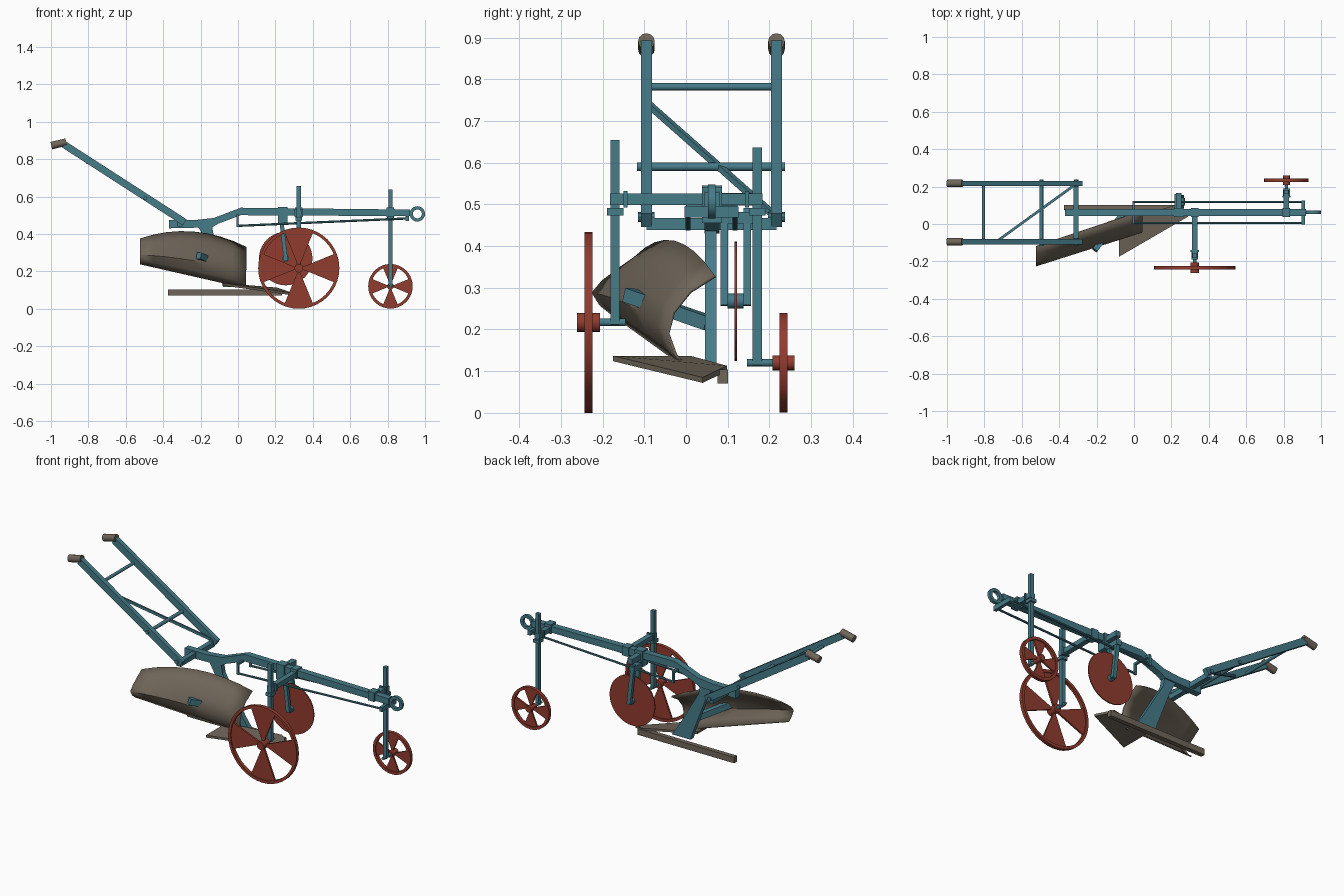
import bpy, bmesh, math
from mathutils import Vector, Matrix

if "Cube" in bpy.data.objects:
    bpy.data.objects.remove(bpy.data.objects["Cube"])


def material(name, rgb):
    m = bpy.data.materials.new(name)
    m.diffuse_color = (*rgb, 1)
    m.use_nodes = True
    m.node_tree.nodes["Principled BSDF"].inputs["Base Color"].default_value = m.diffuse_color
    return m


TEAL = material("teal paint", (0.062, 0.2, 0.25))
RED = material("red paint", (0.28, 0.045, 0.028))
TAN = material("worn steel and wood", (0.16, 0.132, 0.1))


def finish(name, bm, mat, smooth=False):
    bmesh.ops.recalc_face_normals(bm, faces=bm.faces)
    me = bpy.data.meshes.new(name)
    bm.to_mesh(me)
    bm.free()
    me.materials.append(mat)
    ob = bpy.data.objects.new(name, me)
    bpy.context.collection.objects.link(ob)
    if smooth:
        bpy.ops.object.select_all(action='DESELECT')
        ob.select_set(True)
        bpy.context.view_layer.objects.active = ob
        bpy.ops.object.shade_smooth_by_angle(angle=math.radians(35))
    return ob


def frame(p1, p2):
    """Matrix at the middle of p1-p2 with z along the run and x kept level."""
    p1, p2 = Vector(p1), Vector(p2)
    z = (p2 - p1).normalized()
    x = z.cross((0, 0, 1))
    x = x.normalized() if x.length > 1e-4 else Vector((0, 1, 0))
    rot = Matrix((x, z.cross(x), z)).transposed().to_4x4()
    return Matrix.Translation((p1 + p2) / 2) @ rot, (p2 - p1).length


def bar(name, p1, p2, w, h, mat=TEAL):
    m, length = frame(p1, p2)
    bm = bmesh.new()
    bmesh.ops.create_cube(bm, size=1, matrix=m @ Matrix.Diagonal((w, h, length, 1)))
    return finish(name, bm, mat)


def rod(name, p1, p2, r, mat=TEAL, seg=12):
    m, length = frame(p1, p2)
    bm = bmesh.new()
    bmesh.ops.create_cone(bm, cap_ends=True, segments=seg, radius1=r, radius2=r,
                          depth=length, matrix=m)
    return finish(name, bm, mat, True)


def prism(bm, pts, y0, y1):
    """Extrude an xz outline from y0 to y1."""
    f = bm.faces.new([bm.verts.new((x, y0, z)) for x, z in pts])
    ext = bmesh.ops.extrude_face_region(bm, geom=[f])["geom"]
    bmesh.ops.translate(bm, vec=(0, y1 - y0, 0),
                        verts=[v for v in ext if isinstance(v, bmesh.types.BMVert)])


def plate(name, pts, y0, y1, mat=TEAL):
    bm = bmesh.new()
    prism(bm, pts, y0, y1)
    return finish(name, bm, mat)


def band(bm, cx, cy, cz, r0, r1, width, seg):
    """Flat ring standing in the xz plane."""
    h = width / 2
    rings = []
    for r, y in ((r0, -h), (r1, -h), (r1, h), (r0, h)):
        rings.append([bm.verts.new((cx + r * math.cos(a), cy + y, cz + r * math.sin(a)))
                      for a in (math.tau * i / seg for i in range(seg))])
    for k in range(4):
        a, b = rings[k], rings[(k + 1) % 4]
        for i in range(seg):
            j = (i + 1) % seg
            bm.faces.new((a[i], a[j], b[j], b[i]))


def wheel(name, x, y, z, r, hub_r, hub_w):
    bm = bmesh.new()
    band(bm, x, y, z, r - 0.016, r, 0.02, 40)
    # four wedge spokes
    for k in range(4):
        a0 = k * math.pi / 2
        pts = []
        for rad, half in ((hub_r * 0.8, 0.3), (r - 0.01, 0.38)):
            angles = [a0 + half * s for s in (-1, -0.33, 0.33, 1)]
            if rad > hub_r:
                angles.reverse()
            pts += [(x + rad * math.cos(a), z + rad * math.sin(a)) for a in angles]
        prism(bm, pts, y - 0.005, y + 0.005)
    finish(name, bm, RED, True)
    rod(name + "_hub", (x, y - hub_w / 2, z), (x, y + hub_w / 2, z), hub_r, RED, 16)


BY = 0.062  # beam centre line

# Main beam, hitch ring and standard
plate("beam", [(-.37, .43), (-.14, .435), (-.105, .455), (.015, .5), (.92, .495),
               (.92, .53), (.015, .54), (-.13, .485), (-.22, .475), (-.37, .475)],
      BY - .018, BY + .018)
ring = bmesh.new()
band(ring, .959, BY, .507, .024, .041, .018, 24)
finish("hitch_ring", ring, TEAL, True)
plate("standard", [(-.22, .45), (-.14, .45), (-.13, .39), (0, .17), (.04, .115),
                   (-.08, .115), (-.09, .15), (-.175, .37)], .045, .073)

# Landside and share
bar("landside", (-.375, .088, .087), (.235, .088, .087), .026, .034, TAN)
share = bmesh.new()
top = [Vector(p) for p in ((-.08, -.175, .137), (.29, .04, .085),
                           (.21, .098, .113), (-.08, .01, .137))]
f = share.faces.new([share.verts.new(p) for p in top])
ext = bmesh.ops.extrude_face_region(share, geom=[f])["geom"]
bmesh.ops.translate(share, vec=(0, 0, -.013),
                    verts=[v for v in ext if isinstance(v, bmesh.types.BMVert)])
finish("share", share, TAN)

# Mouldboard lofted between front and rear sections (y, z)
front = [(0, .11), (-.025, .14), (-.043, .19), (-.03, .24), (.01, .29), (.07, .328)]
rear = [(-.18, .24), (-.205, .26), (-.223, .288), (-.2, .315), (-.16, .345), (-.12, .373)]
bm = bmesh.new()
rows = []
N = 8
for i in range(N + 1):
    t = i / N
    row = []
    for k in range(6):
        y = front[k][0] * (1 - t) + rear[k][0] * t
        z = front[k][1] * (1 - t) + rear[k][1] * t + .24 * t * (1 - t) * (k / 5) ** 1.3
        row.append(bm.verts.new((.043 - .567 * t, y, z)))
    rows.append(row)
for a, b in zip(rows, rows[1:]):
    for k in range(5):
        bm.faces.new((a[k], a[k + 1], b[k + 1], b[k]))
board = finish("mouldboard", bm, TAN, True)
solid = board.modifiers.new("thickness", 'SOLIDIFY')
solid.thickness = .007
solid.offset = 0
bar("mouldboard_brace", (-.06, .055, .215), (-.21, -.14, .283), .03, .034)

# Handles with grips
for side, y in (("near", -.095), ("far", .217)):
    bar("handle_" + side, (-.285, y, .462), (-.93, y, .878), .027, .038)
    rod("grip_" + side, (-.918, y, .891), (-.998, y, .872), .02, TAN, 12)
    rod("handle_bolt_" + side, (-.31, y - .02, .47), (-.31, y + .02, .47), .012, TEAL, 8)
rod("upper_rung", (-.805, -.095, .782), (-.805, .217, .782), .009)
rod("middle_rung", (-.495, -.117, .59), (-.495, .237, .59), .01)
bar("lower_rung", (-.31, -.095, .453), (-.31, .217, .453), .028, .028)
bar("handle_diagonal", (-.73, -.09, .74), (-.315, .21, .475), .014, .014)

# Draft rods under the beam
for y in (.005, .118):
    rod("draft_rod", (-.005, y, .443), (.91, y, .483), .006, TEAL, 8)
    bar("draft_rod_hanger", (-.003, y, .437), (-.003, y, .497), .012, .012)
bar("rear_rod_crossbar", (-.003, 0, .497), (-.003, .123, .497), .012, .012)
bar("front_rod_crossbar", (.905, -.003, .482), (.905, .126, .482), .018, .026)

# Land and furrow wheels with posts, arms and clamps
for nm, x, wy, z, r, hr, hw, py, top_z in (
        ("large", .325, -.234, .217, .217, .023, .056, -.17, .655),
        ("small", .815, .234, .12, .119, .018, .052, .171, .637)):
    s = 1 if py > 0 else -1
    wheel(nm + "_wheel", x, wy, z, r, hr, hw)
    rod(nm + "_axle", (x, py - s * .025, z), (x, wy, z), .009)
    bar(nm + "_post", (x, py, z - .005), (x, py, top_z), .022, .022)
    bar(nm + "_arm", (x, BY - s * .02, .512), (x, py + s * .012, .512), .03, .028)
    bar(nm + "_post_clamp", (x, py - .02, .482), (x, py + .02, .482), .036, .018)
    bar(nm + "_clamp_collar", (x, py - s * .03, .512), (x, py - s * .02, .512), .044, .04)
    bar(nm + "_beam_clamp", (x, BY - .024, .516), (x, BY + .024, .516), .04, .052)

# Disc coulter on a fork
C = (.255, .119, .268)
rod("coulter_disc", (C[0], C[1] - .003, C[2]), (C[0], C[1] + .003, C[2]), .143, RED, 40)
rod("coulter_hub", (C[0], .1, C[2]), (C[0], .138, C[2]), .018, TEAL, 12)
for y in (.092, .147):
    bar("coulter_fork_arm", (.256, y, .258), (.23, y, .49), .018, .022)
bar("coulter_fork_bridge", (.232, .08, .468), (.232, .16, .468), .03, .028)
bar("coulter_side_bracket", (.24, BY, .512), (.24, .165, .512), .03, .03)
bar("coulter_beam_clamp", (.24, BY - .024, .5), (.24, BY + .024, .5), .05, .09)
